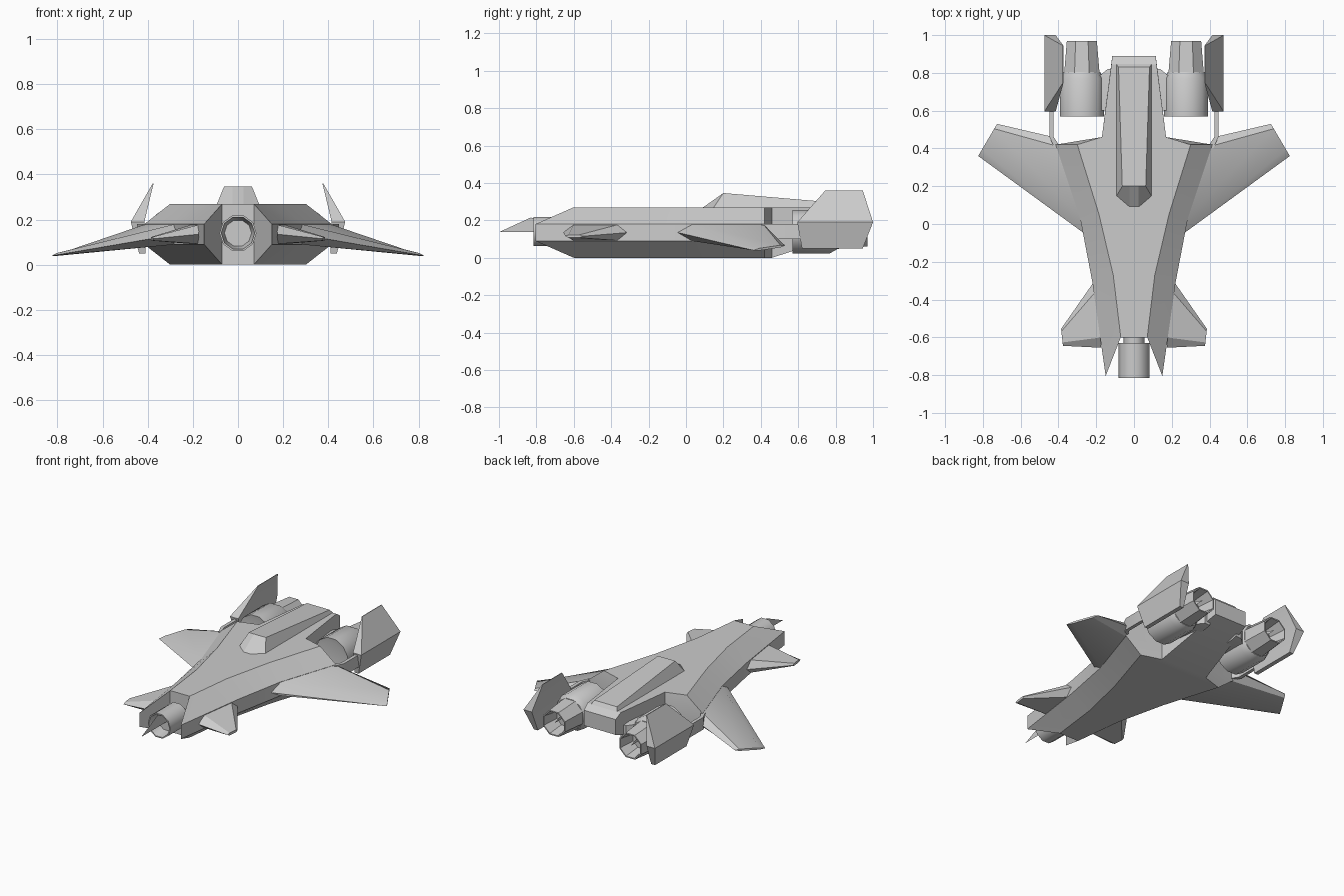
import bpy, bmesh, math
from mathutils import Vector

if "Cube" in bpy.data.objects:
    bpy.data.objects.remove(bpy.data.objects["Cube"])


def finish(name, bm, mirror=False, angle=30):
    bmesh.ops.recalc_face_normals(bm, faces=bm.faces)
    me = bpy.data.meshes.new(name)
    bm.to_mesh(me)
    bm.free()
    ob = bpy.data.objects.new(name, me)
    bpy.context.collection.objects.link(ob)
    bpy.ops.object.select_all(action='DESELECT')
    ob.select_set(True)
    bpy.context.view_layer.objects.active = ob
    bpy.ops.object.shade_smooth_by_angle(angle=math.radians(angle))
    if mirror:
        ob.modifiers.new("Mirror", 'MIRROR').use_clip = False
    return ob


def bridge(bm, rings):
    """Join successive closed rings of points with quads."""
    vs = [[bm.verts.new(p) for p in r] for r in rings]
    for a, b in zip(vs, vs[1:]):
        n = len(a)
        for i in range(n):
            bm.faces.new((a[i], a[(i + 1) % n], b[(i + 1) % n], b[i]))
    return vs


def loft(name, rings, mirror=False, angle=30):
    bm = bmesh.new()
    vs = bridge(bm, rings)
    bm.faces.new(vs[0])
    bm.faces.new(vs[-1])
    return finish(name, bm, mirror, angle)


def lathe(name, x, z, profile, sides, mirror=False):
    """Turn (y, radius) pairs about a lengthwise axis."""
    off = math.pi / sides if sides % 4 == 0 else 0
    rings = []
    for y, r in profile:
        angs = [2 * math.pi * i / sides + off for i in range(sides)]
        rings.append([(x + r * math.cos(a), y, z + r * math.sin(a)) for a in angs])
    return loft(name, rings, mirror, 40)


def wing(name, root, tip_front, tip_rear, thick):
    """Six-point root section running out to a thin tip."""
    a, b = Vector(tip_front), Vector(tip_rear)
    up = Vector((0, 0, thick))
    tip = [a, a.lerp(b, .2) + up, a.lerp(b, .85) + up, b,
           a.lerp(b, .85) - up, a.lerp(b, .2) - up]
    return loft(name, [root, tip], True, 30)


def vane(name, pts, mirror=False):
    bm = bmesh.new()
    bm.faces.new([bm.verts.new(p) for p in pts])
    return finish(name, bm, mirror)


# Hull: stations of (top x, top y, rim x, rim y), forked at the nose
stations = [(.07, -.6, .15, -.805), (.11, -.27, .22, -.31),
            (.185, .05, .285, .03), (.30, .42, .415, .42), (.17, .46, .17, .46)]
halves = [[(tx, ty, .27), (rx, ry, .18), (rx, ry, .09), (tx, ty, 0)]
          for tx, ty, rx, ry in stations]
halves.append([(.12, .845, .27), (.115, .89, .24), (.115, .89, .19), (.115, .89, .14)])
bm = bmesh.new()
vs = bridge(bm, [h + [(-x, y, z) for x, y, z in reversed(h)] for h in halves])
f, r = vs[0], vs[-1]
for face in (f[:4], f[4:], (f[0], f[3], f[4], f[7])):
    bm.faces.new(face)
for i in range(3):
    bm.faces.new((r[i], r[i + 1], r[6 - i], r[7 - i]))
finish("hull", bm, angle=20)

# Raised canopy spine
base = [(.025, .085, .265), (.095, .145, .265), (.095, .85, .265)]
top = [(.025, .2, .346), (.062, .2, .346), (.082, .83, .292)]
loft("canopy", [[*h, *[(-x, y, z) for x, y, z in reversed(h)]] for h in (base, top)], angle=15)

# Nose barrel with recessed mouth and flat vane
lathe("nose_barrel", 0, .14, [(-.59, .055), (-.63, .055), (-.63, .082), (-.815, .082),
                              (-.815, .074), (-.74, .06)], 10)
vane("nose_vane", [(0, -1, .137), (0, -.83, .215), (0, -.74, .19), (0, -.74, .137)])

# Main wings and front canards
wing("main_wing", [(.27, -.045, .135), (.28, .03, .18), (.40, .41, .183),
                   (.425, .46, .13), (.40, .41, .09), (.28, .03, .09)],
     (.825, .36, .04), (.725, .53, .065), .006)
wing("canard", [(.175, -.655, .135), (.17, -.6, .178), (.205, -.36, .178),
                (.215, -.31, .135), (.205, -.36, .092), (.17, -.6, .092)],
     (.376, -.645, .115), (.386, -.555, .115), .008)

# Engine nacelles and faceted open nozzles
lathe("engine_nacelle", .276, .14, [(.575, .09), (.57, .12), (.77, .12), (.805, .1), (.81, .06)],
      12, True)
lathe("engine_nozzle", .276, .14, [(.79, .102), (.97, .086), (.97, .078), (.86, .06)], 8, True)
vane("nozzle_vane", [(.276, .86, .18), (.276, .86, .14), (.276, .965, .14)], True)


def section(y, x0, x1, z0, z1):
    return [(x0, y, z0), (x1, y, z0), (x1, y, z1), (x0, y, z1)]


# Engine pylons and fin struts
loft("engine_pylon", [section(.6, .1, .2, .09, .19), section(.77, .1, .2, .09, .19),
                      section(.82, .1, .14, .1, .18)], True)
loft("fin_strut", [section(.40, .385, .42, .1, .18), section(.46, .425, .447, .1, .18),
                   section(.72, .425, .447, .1, .18)], True)


# Canted tail fins, thick at the middle
def fin_ring(z, xi, xo, y0, y1):
    return [(xi, y0, z), (xo, y0, z), (xo, y1, z), (xi, y1, z)]


loft("tail_fin", [fin_ring(.05, .41, .438, .62, .945), fin_ring(.19, .415, .475, .595, 1),
                  fin_ring(.36, .374, .378, .745, .945)], True, 20)
